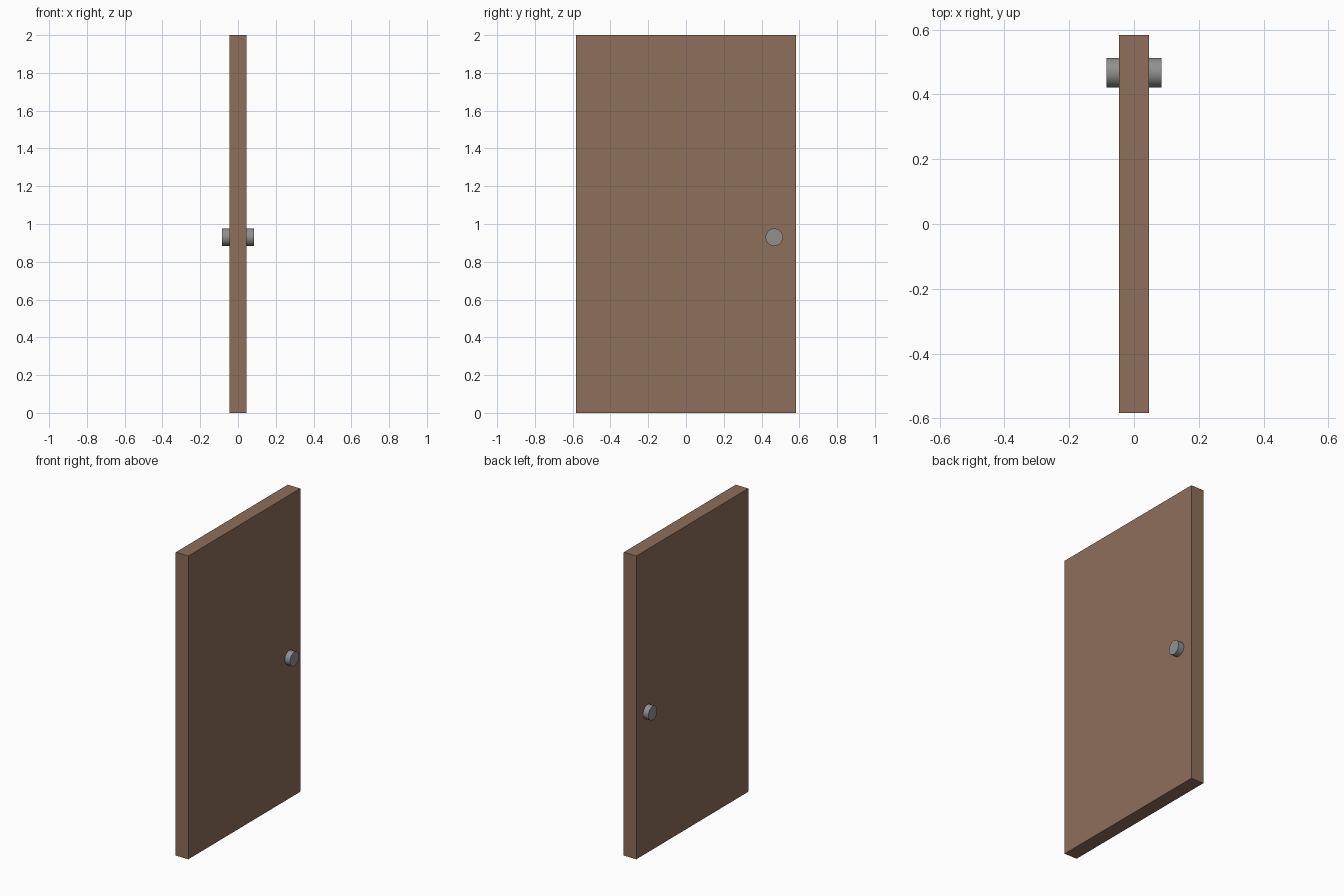
import bpy
import math

if "Cube" in bpy.data.objects:
    bpy.data.objects.remove(bpy.data.objects["Cube"])


def material(name, rgb):
    m = bpy.data.materials.new(name)
    m.diffuse_color = (*rgb, 1.0)
    m.use_nodes = True
    m.node_tree.nodes["Principled BSDF"].inputs["Base Color"].default_value = m.diffuse_color
    return m


brown = material("brown wood", (0.266, 0.156, 0.102))
grey = material("grey metal", (0.279, 0.279, 0.279))

# Door slab
bpy.ops.mesh.primitive_cube_add(size=1, location=(0, 0, 1))
door = bpy.context.object
door.name = "door_panel"
door.scale = (0.092, 1.166, 2.0)
bpy.ops.object.transform_apply(location=False, rotation=False, scale=True)
door.data.materials.append(brown)

# One round knob on each face, slightly sunk into the slab
for side, name in ((1, "knob_right"), (-1, "knob_left")):
    bpy.ops.mesh.primitive_cylinder_add(
        vertices=32, radius=0.046, depth=0.046,
        location=(side * 0.062, 0.467, 0.93), rotation=(0, math.pi / 2, 0))
    knob = bpy.context.object
    knob.name = name
    knob.data.materials.append(grey)
    bpy.ops.object.shade_smooth_by_angle(angle=math.radians(30))
